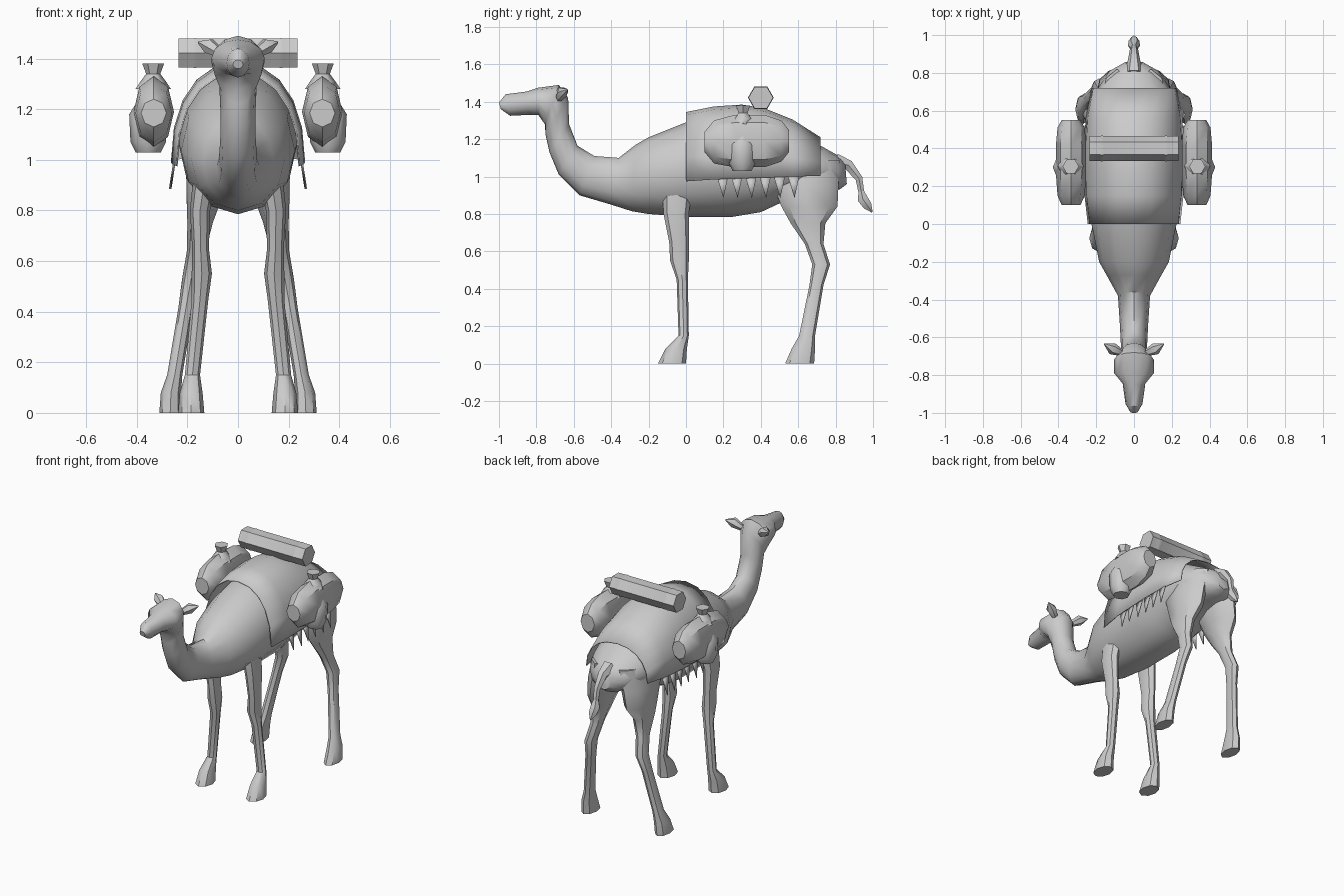
import bpy
import bmesh
import math
from mathutils import Vector

default_cube = bpy.data.objects.get("Cube")
if default_cube:
    bpy.data.objects.remove(default_cube, do_unlink=True)

grey = bpy.data.materials.new("plain_grey")
grey.use_nodes = True
grey.diffuse_color = (0.6, 0.6, 0.6, 1)
grey.node_tree.nodes["Principled BSDF"].inputs["Base Color"].default_value = grey.diffuse_color


def finish(name, bm, angle=40, recalc=True):
    """Turn a bmesh into a shaded object."""
    if recalc:
        bmesh.ops.recalc_face_normals(bm, faces=bm.faces[:])
    mesh = bpy.data.meshes.new(name)
    bm.to_mesh(mesh)
    bm.free()
    mesh.materials.append(grey)
    obj = bpy.data.objects.new(name, mesh)
    bpy.context.collection.objects.link(obj)
    bpy.ops.object.select_all(action='DESELECT')
    obj.select_set(True)
    bpy.context.view_layer.objects.active = obj
    bpy.ops.object.shade_smooth_by_angle(angle=math.radians(angle))
    return obj


def skin(name, loops, closed=True, angle=40):
    """Bridge a row of point loops; closed loops get end caps."""
    bm = bmesh.new()
    rows = [[bm.verts.new(p) for p in loop] for loop in loops]
    count = len(rows[0])
    for one, two in zip(rows, rows[1:]):
        for i in range(count if closed else count - 1):
            j = (i + 1) % count
            bm.faces.new((one[i], one[j], two[j], two[i]))
    if closed:
        bm.faces.new(rows[0])
        bm.faces.new(rows[-1])
    return finish(name, bm, angle)


def loft(name, rings, sides=10, side=1):
    """Each ring: centre x, first edge (y, z), opposite edge (y, z), half width."""
    loops = []
    for cx, ya, za, yb, zb, w in rings:
        loop = []
        for i in range(sides):
            t = math.tau * i / sides
            c = math.cos(t) / 2
            loop.append((side * cx + w * math.sin(t),
                         (ya + yb) / 2 + c * (ya - yb),
                         (za + zb) / 2 + c * (za - zb)))
        loops.append(loop)
    return skin(name, loops)


def tube(name, path, radii, sides=6, stretch=1):
    """Tapered tube; stretch widens it across x."""
    points = [Vector(p) for p in path]
    loops = []
    for k, (p, r) in enumerate(zip(points, radii)):
        ahead = points[min(k + 1, len(points) - 1)] - points[max(k - 1, 0)]
        turn = ahead.to_track_quat('Z', 'Y')
        loop = []
        for i in range(sides):
            t = math.tau * i / sides
            offset = turn @ Vector((math.cos(t) * r, math.sin(t) * r, 0))
            offset.x *= stretch
            loop.append(p + offset)
        loops.append(loop)
    return skin(name, loops, angle=50)


# Head, neck and trunk in one skin: top (y, z), bottom (y, z), half width
trunk = [
    (-1.0, 1.395, -.99, 1.36, .02), (-.965, 1.44, -.94, 1.325, .045),
    (-.85, 1.455, -.84, 1.33, .06), (-.79, 1.475, -.79, 1.33, .105),
    (-.68, 1.49, -.755, 1.28, .105), (-.63, 1.42, -.75, 1.22, .075),
    (-.625, 1.28, -.73, 1.13, .07), (-.58, 1.165, -.68, 1.01, .07),
    (-.49, 1.11, -.57, .9, .075), (-.36, 1.1, -.4, .85, .085),
    (-.27, 1.17, -.29, .815, .14), (-.2, 1.21, -.2, .8, .185),
    (0, 1.29, 0, .785, .225), (.25, 1.35, .25, .785, .235),
    (.42, 1.32, .4, .81, .235), (.55, 1.27, .55, .88, .225),
    (.72, 1.165, .72, .93, .19), (.8, 1.12, .82, .93, .13),
    (.85, 1.08, .86, .96, .05)]
loft("body", [(0, *ring) for ring in trunk], 12)

# Legs: centre x, front y, back y, z, half width
front_leg = [
    (.12, -.13, .04, 1.0, .05), (.15, -.12, .015, .8, .04),
    (.148, -.09, .015, .65, .033), (.143, -.085, .015, .55, .04),
    (.15, -.05, .01, .45, .033), (.18, -.04, .015, .15, .03),
    (.185, -.11, .005, .08, .045), (.185, -.15, 0, 0, .052)]
hind_leg = [
    (.09, .5, .82, 1.09, .08), (.12, .47, .815, .95, .085),
    (.135, .51, .81, .84, .068), (.15, .56, .745, .75, .05),
    (.165, .635, .735, .64, .037), (.185, .675, .77, .53, .036),
    (.205, .66, .735, .42, .03), (.25, .605, .69, .15, .03),
    (.265, .565, .69, .08, .04), (.268, .53, .685, 0, .043)]

# Saddle bag: bottom z, top z along y
bag = [(.1, 1.13, 1.24, .05), (.15, 1.07, 1.3, .072), (.26, 1.05, 1.33, .08),
       (.42, 1.05, 1.33, .08), (.51, 1.08, 1.3, .072), (.55, 1.13, 1.25, .05)]

for side, label in ((1, "left"), (-1, "right")):
    for part, rings in (("front_leg", front_leg), ("hind_leg", hind_leg)):
        loft(f"{label}_{part}", [(cx, ya, z, yb, z, w) for cx, ya, yb, z, w in rings], 8, side)
    loft(f"{label}_saddle_bag", [(.333, y, hi, y, lo, w) for y, lo, hi, w in bag], 8, side)

    # Jug neck and the pouch hanging on the outside of the bag
    tube(f"{label}_jug_neck", [(side * .335, .305, z) for z in (1.28, 1.31, 1.34, 1.38)],
         (.07, .05, .028, .043))
    tube(f"{label}_pouch", [(side * .355, .3, z) for z in (1.03, 1.07, 1.18, 1.22)],
         (.05, .07, .075, .05), 8)

    # Ear
    tube(f"{label}_ear", [(side * .07, -.68, 1.42), (side * .115, -.66, 1.45),
                          (side * .157, -.635, 1.465)], (.02, .032, .004))

    # Hanging tassels along the blanket hem
    bm = bmesh.new()
    for k in range(6):
        y = .195 + .076 * k
        corners = [(side * .25, y - .03, 1.0), (side * .25, y + .03, 1.0),
                   (side * .268, y + .005, .885)]
        bm.faces.new([bm.verts.new(c) for c in corners])
    tassels = finish(f"{label}_tassels", bm)
    tassels.modifiers.new("thickness", 'SOLIDIFY').thickness = .005

# Blanket draped over the hump: y, top z, hem z, half width
drape = [(0, 1.345, .975, .245), (.15, 1.375, .985, .262), (.3, 1.385, .99, .265),
         (.42, 1.365, .995, .265), (.57, 1.305, 1.0, .255), (.72, 1.21, 1.005, .225)]
arcs = []
for y, top, hem, w in drape:
    arc = []
    for i in range(-5, 6):
        t = math.pi / 2 * i / 5
        across = math.copysign(abs(math.sin(t)) ** .9, t)
        arc.append((w * across, y, hem + (top - hem) * max(math.cos(t), 0) ** .9))
    arcs.append(arc)
blanket = skin("blanket", arcs, closed=False)
blanket.modifiers.new("thickness", 'SOLIDIFY').thickness = .006

# Rolled bedding across the back, with two shallow strap ridges
tube("bedroll", [(x, .4, 1.422) for x in (-.235, -.18, -.17, -.16, .16, .17, .18, .235)],
     (.066, .066, .069, .066, .066, .069, .066, .066)).data.update()

# Tail and its tuft
tube("tail", [(0, .8, 1.08), (0, .87, 1.06), (0, .925, .99), (0, .94, .9)],
     (.05, .032, .022, .017))
tube("tail_tuft", [(0, .935, .93), (0, .945, .88), (0, .97, .845), (0, .995, .81)],
     (.015, .032, .028, .004))
